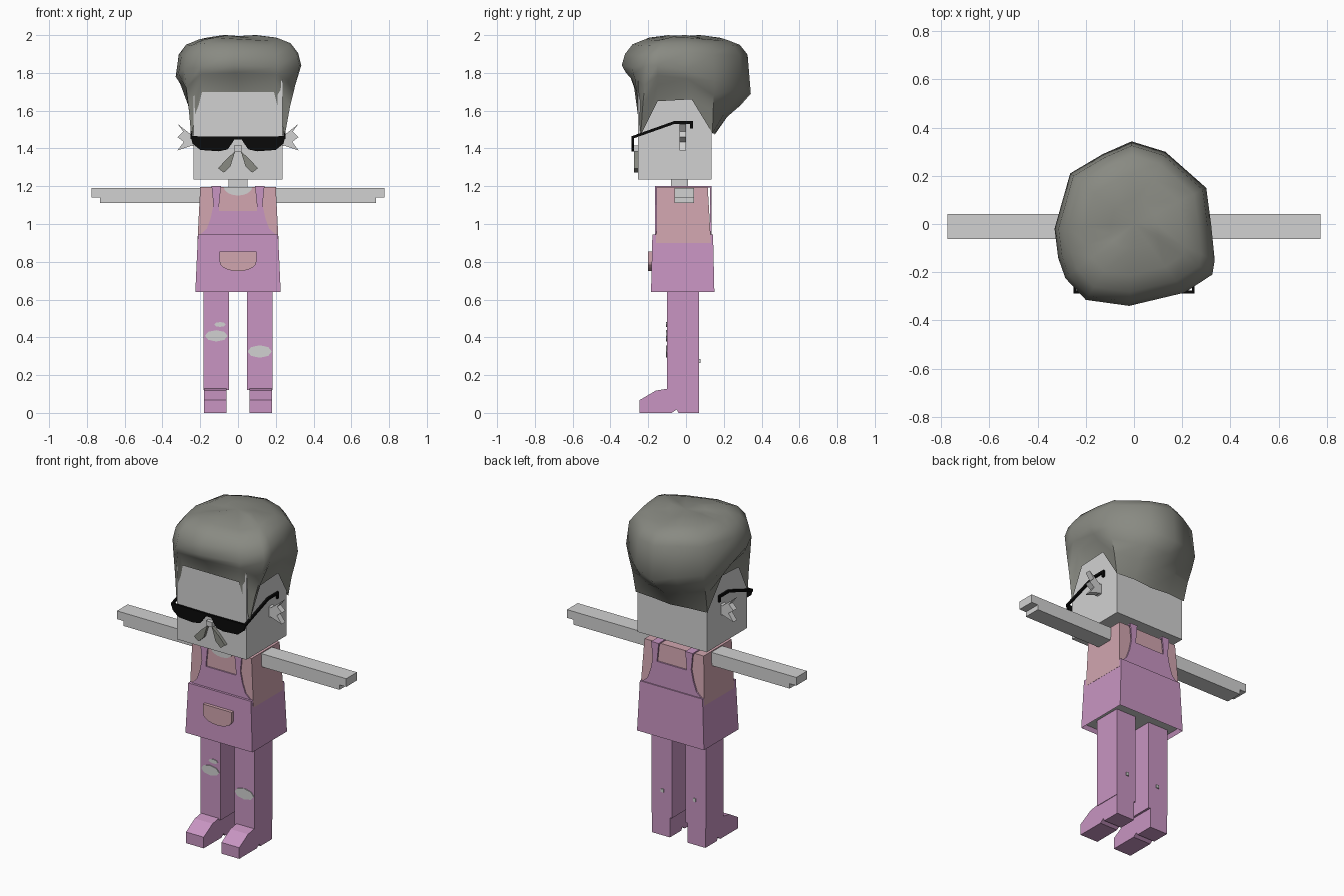
import bpy, bmesh, math
from mathutils import Vector

cube = bpy.data.objects.get("Cube")
if cube:
    bpy.data.objects.remove(cube, do_unlink=True)


def material(name, rgb):
    m = bpy.data.materials.new(name)
    m.use_nodes = True
    m.diffuse_color = (*rgb, 1)
    m.node_tree.nodes["Principled BSDF"].inputs["Base Color"].default_value = (*rgb, 1)
    return m


SKIN = material("pale grey skin", (0.64, 0.64, 0.64))
APRON = material("orchid cloth", (0.58, 0.30, 0.54))
SHIRT = material("dusty pink cloth", (0.64, 0.38, 0.43))
HAIR = material("olive grey hair", (0.25, 0.255, 0.225))
BLACK = material("black frame", (0.003, 0.003, 0.003))


def make(name, verts, faces, *mats):
    me = bpy.data.meshes.new(name)
    me.from_pydata(verts, [], faces)
    bm = bmesh.new()
    bm.from_mesh(me)
    bmesh.ops.recalc_face_normals(bm, faces=bm.faces)
    bm.to_mesh(me)
    bm.free()
    for m in mats:
        me.materials.append(m)
    ob = bpy.data.objects.new(name, me)
    bpy.context.scene.collection.objects.link(ob)
    return ob


def prism(name, outline, lo, hi, mat, axis="y"):
    """Extrude an outline, (x, z) along y or (y, z) along x."""
    n = len(outline)
    place = (lambda p, d: (p[0], d, p[1])) if axis == "y" else (lambda p, d: (d, *p))
    verts = [place(p, d) for d in (lo, hi) for p in outline]
    faces = [range(n), range(n, 2 * n)]
    faces += [(i, (i + 1) % n, n + (i + 1) % n, n + i) for i in range(n)]
    return make(name, verts, [tuple(f) for f in faces], mat)


def box(name, x, y, z, mat, top=None):
    """Box from ranges; top gives other x and y ranges at the upper end."""
    tx, ty = top or (x, y)
    verts = [(a[i], b[j], h) for a, b, h in ((x, y, z[0]), (tx, ty, z[1]))
             for i, j in ((0, 0), (1, 0), (1, 1), (0, 1))]
    faces = [(0, 1, 2, 3), (4, 5, 6, 7)]
    faces += [(i, (i + 1) % 4, 4 + (i + 1) % 4, 4 + i) for i in range(4)]
    return make(name, verts, faces, mat)


def span(s, a, b):
    return tuple(sorted((s * a, s * b)))


def mirror(outline, s):
    return [(s * a, b) for a, b in outline]


def ellipse(cx, cz, rx, rz, a0=0, a1=360, n=10):
    angles = [math.radians(a0 + (a1 - a0) * i / n) for i in range(n + (a1 - a0 < 360))]
    return [(cx + rx * math.cos(a), cz + rz * math.sin(a)) for a in angles]


# Head, neck and torso
box("head", (-0.235, 0.235), (-0.255, 0.135), (1.235, 1.78), SKIN)
box("neck", (-0.05, 0.05), (-0.08, 0.01), (1.17, 1.25), SKIN)
box("shirt", (-0.215, 0.215), (-0.158, 0.132), (0.9, 1.195), SHIRT,
    top=((-0.2, 0.2), (-0.155, 0.115)))
prism("neckline", ellipse(0, 1.196, 0.075, 0.045, 180, 360), -0.16, -0.15, SKIN)

# Skirt with a recessed grey underside
skirt = box("skirt", (-0.226, 0.226), (-0.185, 0.15), (0.64, 0.945), APRON,
            top=((-0.212, 0.212), (-0.178, 0.143)))
skirt.data.materials.append(SKIN)
bm = bmesh.new()
bm.from_mesh(skirt.data)
under = [f for f in bm.faces if f.normal.z < -0.9]
bmesh.ops.inset_region(bm, faces=under, thickness=0.015)
bmesh.ops.translate(bm, verts=under[0].verts, vec=(0, 0, 0.025))
under[0].material_index = 1
bm.to_mesh(skirt.data)
bm.free()

# Bib with straps, front and back
half = [(0.205, 0.94), (0.165, 0.975), (0.145, 1.03), (0.13, 1.1), (0.14, 1.2),
        (0.09, 1.2), (0.1, 1.1)]
for name, y, notch in (("front_bib", -0.164, 1.07), ("back_bib", 0.127, 1.09)):
    edge = half + [(0.1, notch)]
    prism(name, edge + mirror(edge, -1)[::-1], y, y + 0.009, APRON)
pocket = ellipse(0, 0.8, 0.097, 0.05, 180, 360) + [(0.097, 0.855), (-0.097, 0.855)]
prism("pocket", pocket, -0.2, -0.17, SHIRT)

# Paired limbs, shoes and accessories
arm = [(0.195, 1.11), (0.73, 1.11), (0.73, 1.14), (0.775, 1.14), (0.775, 1.19), (0.195, 1.19)]
shoe = [(-0.245, 0), (-0.245, 0.068), (-0.16, 0.118), (-0.1, 0.128), (0.07, 0.128),
        (0.07, 0), (-0.04, 0), (-0.05, 0.018), (-0.075, 0)]
ear = [(0.23, 1.41), (0.245, 1.415), (0.32, 1.39), (0.287, 1.435), (0.32, 1.46),
       (0.29, 1.49), (0.32, 1.53), (0.245, 1.47), (0.23, 1.48)]
temple = [(-0.287, 1.45), (-0.06, 1.53), (0.022, 1.53), (0.022, 1.505), (0.036, 1.505),
          (0.036, 1.545), (-0.062, 1.545), (-0.287, 1.465)]
lens = [(0, 1.462), (0.252, 1.465), (0.24, 1.425), (0.2, 1.392), (0.1, 1.385),
        (0.055, 1.395), (0.03, 1.43), (0.02, 1.447), (0, 1.447)]
whisker = [(0.015, 1.385), (0.06, 1.345), (0.105, 1.295), (0.075, 1.272), (0.04, 1.305)]
for s, side in ((1, "left"), (-1, "right")):
    prism(side + "_arm", mirror(arm, s), -0.062, 0.042, SKIN)
    box(side + "_strap_top", span(s, 0.09, 0.14), (-0.164, 0.136), (1.193, 1.202), APRON)
    box(side + "_leg", span(s, 0.047, 0.183), (-0.1, 0.07), (0.12, 0.67), APRON)
    prism(side + "_shoe", shoe, *span(s, 0.06, 0.18), APRON, "x")
    box(side + "_leg_hole", span(s, 0.1, 0.118), (0.068, 0.076), (0.265, 0.285), SKIN)
    prism(side + "_ear", mirror(ear, s), -0.035, 0.0, SKIN)
    prism(side + "_temple", temple, *span(s, 0.24, 0.252), BLACK, "x")
    prism(side + "_lens", mirror(lens, s), -0.288, -0.276, BLACK)
    prism(side + "_moustache", mirror(whisker, s), -0.275, -0.25, HAIR)
box("nose", (-0.02, 0.02), (-0.28, -0.25), (1.385, 1.415), SKIN)

# Torn knees
for name, cx, cz, rx, rz in (("left_knee_tear", 0.115, 0.325, 0.064, 0.033),
                             ("right_knee_tear", -0.115, 0.408, 0.06, 0.03),
                             ("small_tear", -0.095, 0.468, 0.03, 0.013)):
    prism(name, ellipse(cx, cz, rx, rz, n=8), -0.105, -0.097, SKIN)

# Hair: hairline around the head, going from the front over the left side to the back
line = [(0, -0.262, 1.70), (0.19, -0.262, 1.70), (0.248, -0.24, 1.47), (0.25, -0.15, 1.65),
        (0.25, 0.03, 1.66), (0.242, 0.14, 1.48), (0.12, 0.15, 1.48), (0, 0.15, 1.47)]
line += [(-x, y, z) for x, y, z in line[6:0:-1]]
# Widest loop of the hair, matching the hairline point for point
wide = [(-0.02, -0.34, 1.84), (0.21, -0.285, 1.83), (0.325, -0.21, 1.84), (0.335, -0.15, 1.84),
        (0.32, 0, 1.81), (0.3, 0.15, 1.76), (0.13, 0.3, 1.72), (-0.01, 0.343, 1.69),
        (-0.13, 0.29, 1.72), (-0.265, 0.21, 1.74), (-0.33, -0.02, 1.78), (-0.315, -0.14, 1.8),
        (-0.285, -0.225, 1.82), (-0.2, -0.315, 1.83)]
line, wide = [Vector(p) for p in line], [Vector(p) for p in wide]
rings = [line,
         [a.lerp(b, 0.35) + Vector((0, 0, 0.02)) for a, b in zip(line, wide)],
         [a.lerp(b, 0.72) for a, b in zip(line, wide)],
         wide]
for scale, height in ((0.95, 1.9), (0.83, 1.952), (0.62, 1.98), (0.3, 1.993)):
    rings.append([Vector((p.x * scale, p.y * scale, height + 0.008 * math.sin(5 * i)))
                  for i, p in enumerate(wide)])
n = len(line)
verts = [p for r in rings for p in r] + [Vector((0, 0, 1.995))]
faces = [(k * n + i, k * n + (i + 1) % n, (k + 1) * n + (i + 1) % n, (k + 1) * n + i)
         for k in range(len(rings) - 1) for i in range(n)]
last = (len(rings) - 1) * n
faces += [(last + i, last + (i + 1) % n, len(verts) - 1) for i in range(n)]
hair = make("hair", verts, faces, HAIR)
bpy.ops.object.select_all(action="DESELECT")
hair.select_set(True)
bpy.context.view_layer.objects.active = hair
bpy.ops.object.shade_smooth_by_angle(angle=math.radians(60))
